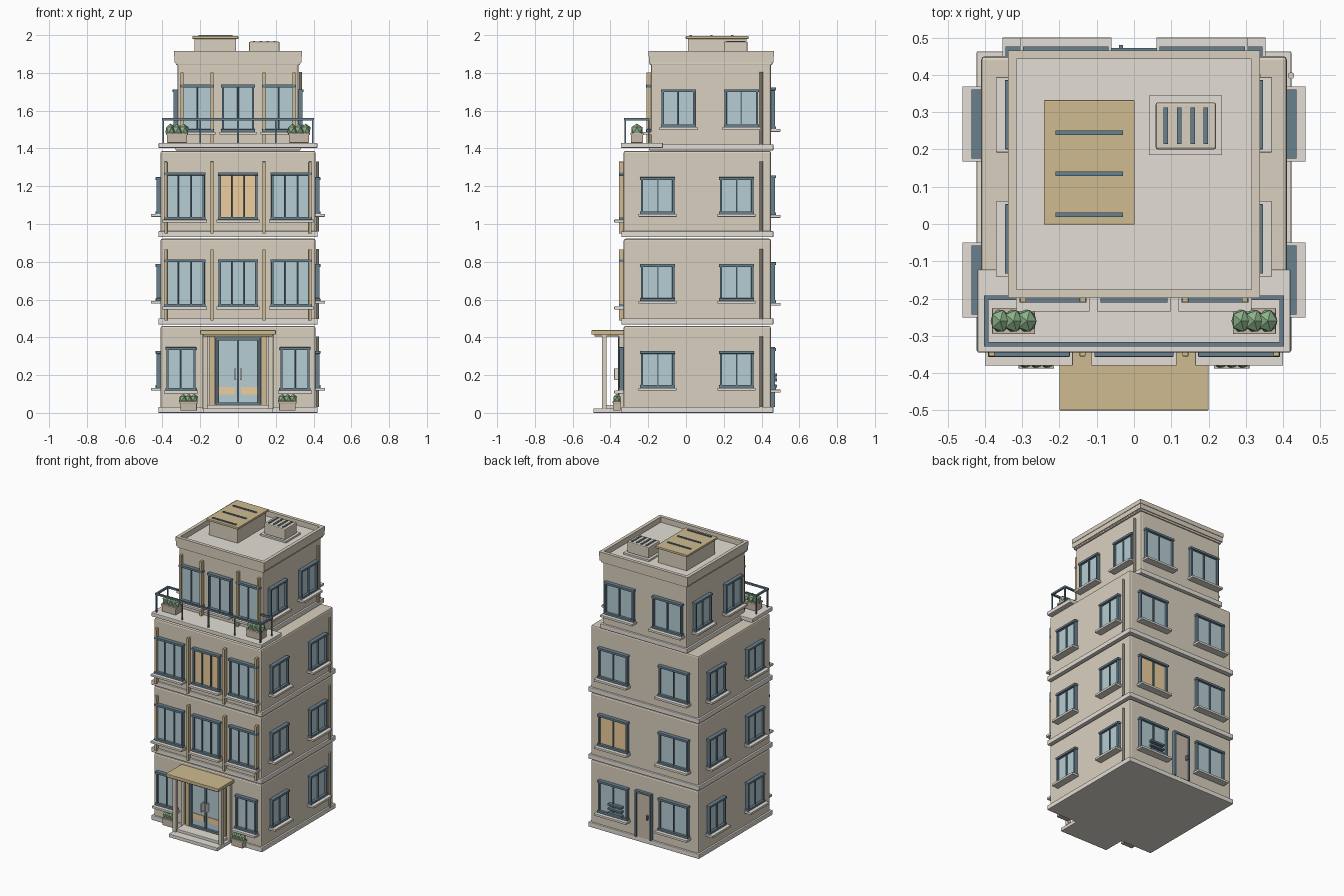
import bpy, bmesh, math
from mathutils import Matrix, Vector

if "Cube" in bpy.data.objects:
    bpy.data.objects.remove(bpy.data.objects["Cube"])


def material(name, r, g, b):
    m = bpy.data.materials.new(name)
    m.diffuse_color = (r, g, b, 1)
    m.use_nodes = True
    m.node_tree.nodes["Principled BSDF"].inputs["Base Color"].default_value = m.diffuse_color
    return m


WALL = material("wall_plaster", 0.70, 0.63, 0.52)
STONE = material("pale_stone", 0.77, 0.73, 0.67)
WOOD = material("golden_wood", 0.62, 0.50, 0.28)
DARK = material("dark_metal", 0.14, 0.22, 0.28)
GLASS = material("glass", 0.46, 0.61, 0.66)
LIT = material("lit_glass", 0.85, 0.62, 0.34)
LEAF = material("leaves", 0.26, 0.44, 0.25)
POT = material("planter_clay", 0.58, 0.49, 0.40)


def finish(name, bm, mat, bevel=0):
    me = bpy.data.meshes.new(name)
    bm.to_mesh(me)
    bm.free()
    me.materials.append(mat)
    ob = bpy.data.objects.new(name, me)
    bpy.context.collection.objects.link(ob)
    if bevel:
        mod = ob.modifiers.new("soft_edges", "BEVEL")
        mod.width = bevel
        mod.segments = 2
    return ob


def boxes(name, mat, items, bevel=0, M=Matrix()):
    """One object from boxes given as (x0, x1, y0, y1, z0, z1)."""
    bm = bmesh.new()
    for x0, x1, y0, y1, z0, z1 in items:
        T = Matrix.Translation(((x0 + x1) / 2, (y0 + y1) / 2, (z0 + z1) / 2))
        S = Matrix.Diagonal((abs(x1 - x0), abs(y1 - y0), abs(z1 - z0), 1))
        bmesh.ops.create_cube(bm, size=1, matrix=M @ T @ S)
    return finish(name, bm, mat, bevel)


def facade(side, dist):
    """Local frame of a facade: x runs along it, -y points outward."""
    ang = {"front": 0, "right": 90, "back": 180, "left": -90}[side]
    return Matrix.Rotation(math.radians(ang), 4, "Z") @ Matrix.Translation((0, -dist, 0))


def window(name, M, c, w, z0, z1, panes=2, glass=GLASS, sill=True):
    x0, x1, t = c - w / 2, c + w / 2, 0.012
    fr = [(x0, x0 + t, -0.022, 0.005, z0, z1), (x1 - t, x1, -0.022, 0.005, z0, z1),
          (x0 - 0.004, x1 + 0.004, -0.026, 0.005, z1 - t, z1 + 0.003),
          (x0 - 0.004, x1 + 0.004, -0.026, 0.005, z0 - 0.003, z0 + t)]
    for i in range(1, panes):
        x = x0 + w * i / panes
        fr.append((x - 0.004, x + 0.004, -0.018, 0.005, z0, z1))
    boxes(name + "_frame", DARK, fr, 0.002, M)
    boxes(name + "_glass", glass, [(x0 + 0.005, x1 - 0.005, -0.009, 0.004, z0 + 0.005, z1 - 0.005)], 0, M)
    if sill:
        boxes(name + "_sill", STONE, [(x0 - 0.012, x1 + 0.012, -0.05, 0.005, z0 - 0.017, z0 - 0.002)], 0.002, M)


def planter(name, x, y, z, w, d, h, r):
    boxes(name + "_box", POT, [(x - w * .46, x + w * .46, y - d * .46, y + d * .46, z, z + h - .01),
                               (x - w / 2, x + w / 2, y - d / 2, y + d / 2, z + h - .012, z + h)], 0.002)
    bm = bmesh.new()
    for i in (-1, 0, 1):
        T = Matrix.Translation((x + i * w * 0.31, y, z + h + r * 0.45))
        bmesh.ops.create_icosphere(bm, subdivisions=1, radius=r,
                                   matrix=T @ Matrix.Diagonal((0.85, min(1, d / r / 2), 1, 1)))
    finish(name + "_shrub", bm, LEAF)


# Storeys: wall blocks, floor bands, windows, fins and drain pipe
# (z base, z wall top, half width, front y, back y)
FLOORS = [(0.0, 0.46, 0.41, -0.33, 0.45), (0.468, 0.922, 0.41, -0.33, 0.45),
          (0.93, 1.387, 0.41, -0.33, 0.45), (1.39, 1.86, 0.32, -0.185, 0.45)]
FRONT = [(0.12, 0.345), (0.565, 0.81), (1.025, 1.27), (1.49, 1.735)]
SIDE = [(0.135, 0.325), (0.595, 0.785), (1.055, 1.245), (1.515, 1.71)]
BACK = [(0.125, 0.34), (0.585, 0.795), (1.05, 1.255), (1.505, 1.72)]
for f, (z0, z1, hw, yf, yb) in enumerate(FLOORS):
    n = f"storey_{f + 1}"
    boxes(n + "_wall", WALL, [(-hw, hw, yf, yb, z0 + 0.01, z1)], 0.01)
    boxes(n + "_band", STONE, [(-hw - .012, hw + .012, yf - .012, yb + .013, z0, z0 + .032)], 0.004)
    F, B = facade("front", -yf), facade("back", yb)
    # front windows
    a, b = FRONT[f]
    if f == 0:
        for s in (-1, 1):
            window(f"{n}_front_window", F, s * 0.302, 0.155, a, b)
    else:
        for i in (-1, 0, 1):
            c, w = (0.282, 0.212) if f < 3 else (0.217, 0.172)
            window(f"{n}_front_window", F, i * c, w if i else min(w, 0.205), a, b,
                   3 if f < 3 else 2, LIT if (f == 2 and i == 0) else GLASS)
        # vertical timber fins
        xo = 0.382 if f < 3 else 0.297
        boxes(n + "_fins", WOOD, [(x - .008, x + .008, -0.025, 0.005, z0 + 0.02, z1 - 0.057)
                                  for x in (-xo, -0.138, 0.138, xo)], 0.002, F)
    # side windows
    a, b = SIDE[f]
    for side, s in (("right", 1), ("left", -1)):
        for y in ((-0.15, 0.268) if f < 3 else (-0.04, 0.293)):
            window(f"{n}_{side}_window", facade(side, hw), s * y, 0.178, a, b)
    # back windows
    a, b = BACK[f]
    for s in (-1, 1):
        window(f"{n}_back_window", B, s * (0.23 if f < 3 else 0.183), 0.222, a, b, 2,
               LIT if (f == 1 and s < 0) else GLASS)
    # drain pipe with brackets on the right side
    bm = bmesh.new()
    p0, p1 = z0 + 0.03, z1 - 0.055
    bmesh.ops.create_cone(bm, cap_ends=True, segments=10, radius1=0.009, radius2=0.009, depth=p1 - p0,
                          matrix=Matrix.Translation((hw + 0.011, 0.398, (p0 + p1) / 2)))
    finish(n + "_drain_pipe", bm, WALL)

# Rear service door and vent
B = facade("back", 0.45)
boxes("back_door_frame", DARK, [(-.062, -.05, -.022, .005, .03, .345), (.05, .062, -.022, .005, .03, .345),
                                (-.062, .062, -.022, .005, .335, .35)], 0.002, B)
boxes("back_door_leaf", POT, [(-.052, .052, -.014, .005, .03, .34)], 0, B)
boxes("back_door_handle", DARK, [(.03, .04, -.03, -.01, .17, .2)], 0, B)
boxes("rear_vent_louvres", DARK, [(-.26, -.155, -.032, -.005, z, z + .014) for z in (.135, .165, .195)], 0.002, B)

# Entrance: steps, door, surround, posts, canopy
boxes("entrance_steps", STONE, [(-.185, .185, -.49, -.33, 0, .024), (-.165, .165, -.435, -.33, .02, .042)], 0.003)
F = facade("front", 0.33)
boxes("entrance_frame", DARK, [(-.118, -.104, -.03, .005, .042, .397), (.104, .118, -.03, .005, .042, .397),
                               (-.118, .118, -.03, .005, .383, .4), (-.118, .118, -.03, .005, .042, .056),
                               (-.006, .006, -.026, .005, .05, .39)], 0.002, F)
boxes("entrance_glass", GLASS, [(-.11, .11, -.014, .005, .05, .39)], 0, F)
boxes("entrance_kick_panels", LIT, [(s * .06 - .045, s * .06 + .045, -.018, 0, .098, .136) for s in (-1, 1)], 0, F)
boxes("entrance_handles", STONE, [(s * .015 - .004, s * .015 + .004, -.05, -.01, .175, .235) for s in (-1, 1)], 0.001, F)
boxes("entrance_surround", WOOD, [(s * .138 - .014, s * .138 + .014, -.028, .005, .035, .415) for s in (-1, 1)], 0.002, F)
boxes("canopy_posts", WALL, [(s * .174 - .013, s * .174 + .013, -.445, -.42, .02, .42) for s in (-1, 1)]
      + [(s * .174 - .013, s * .174 + .013, -.355, -.325, .02, .42) for s in (-1, 1)], 0.002)
boxes("canopy", WOOD, [(-.2, .2, -.5, -.325, .415, .438), (-.185, .185, -.485, -.325, .405, .418)], 0.003)

# Planters by the entrance and on the balcony
for s in (-1, 1):
    planter("ground_planter", s * 0.262, -0.366, 0.012, 0.095, 0.044, 0.05, 0.027)
    planter("balcony_planter", s * 0.323, -0.26, 1.43, 0.115, 0.07, 0.052, 0.034)

# Balcony slab and railing
boxes("balcony_slab", STONE, [(-.42, .42, -.345, -.122, 1.403, 1.43)], 0.004)
rails = []
for z, t in ((1.555, 0.006),):
    rails += [(-.402, .402, -.328, -.316, z - t, z + t)]
    for s in (-1, 1):
        rails += [(s * .402, s * .39, -.328, -.192, z - t, z + t),
                  (s * .402, s * .315, -.204, -.192, z - t, z + t)]
rails += [(x - .004, x + .004, -.326, -.318, 1.425, 1.555) for x in (-.396, -.2, 0, .2, .396)]
rails += [(s * .396 - .004, s * .396 + .004, -.202, -.194, 1.425, 1.555) for s in (-1, 1)]
boxes("balcony_railing", DARK, rails)

# Roof deck, cornice and parapet
boxes("cornice", WALL, [(-.328, .328, -.192, .457, 1.842, 1.858)], 0.003)
boxes("roof_deck", STONE, [(-.33, .33, -.19, .455, 1.85, 1.88)])
for name, z0, z1, o in (("parapet_base", 1.856, 1.89, 0.0), ("parapet_cap", 1.888, 1.917, 0.003)):
    X, Y0, Y1, t = .335 + o, -.196 - o, .462 + o, .02 + o
    boxes(name, WALL, [(-X, X, Y0, Y0 + t, z0, z1), (-X, X, Y1 - t, Y1, z0, z1),
                       (-X, -X + t, Y0 + t, Y1 - t, z0, z1), (X - t, X, Y0 + t, Y1 - t, z0, z1)])

# Roof access box with slatted lid
boxes("roof_access_wall", WALL, [(-.23, -.01, .01, .32, 1.875, 1.985)], 0.003)
boxes("roof_access_lid", WOOD, [(-.242, .002, -.002, .332, 1.98, 1.995)], 0.003)
boxes("roof_access_slats", DARK, [(-.21, -.03, y - .006, y + .006, 1.992, 2.0) for y in (.025, .135, .245)])

# Rooftop cooling unit
boxes("cooling_unit_pad", STONE, [(.04, .236, .185, .345, 1.878, 1.892)])
boxes("cooling_unit", WALL, [(.058, .22, .2, .326, 1.89, 1.965)], 0.006)
boxes("cooling_unit_grille", DARK, [(x - .006, x + .006, .214, .312, 1.96, 1.97) for x in (.085, .121, .157, .193)])
